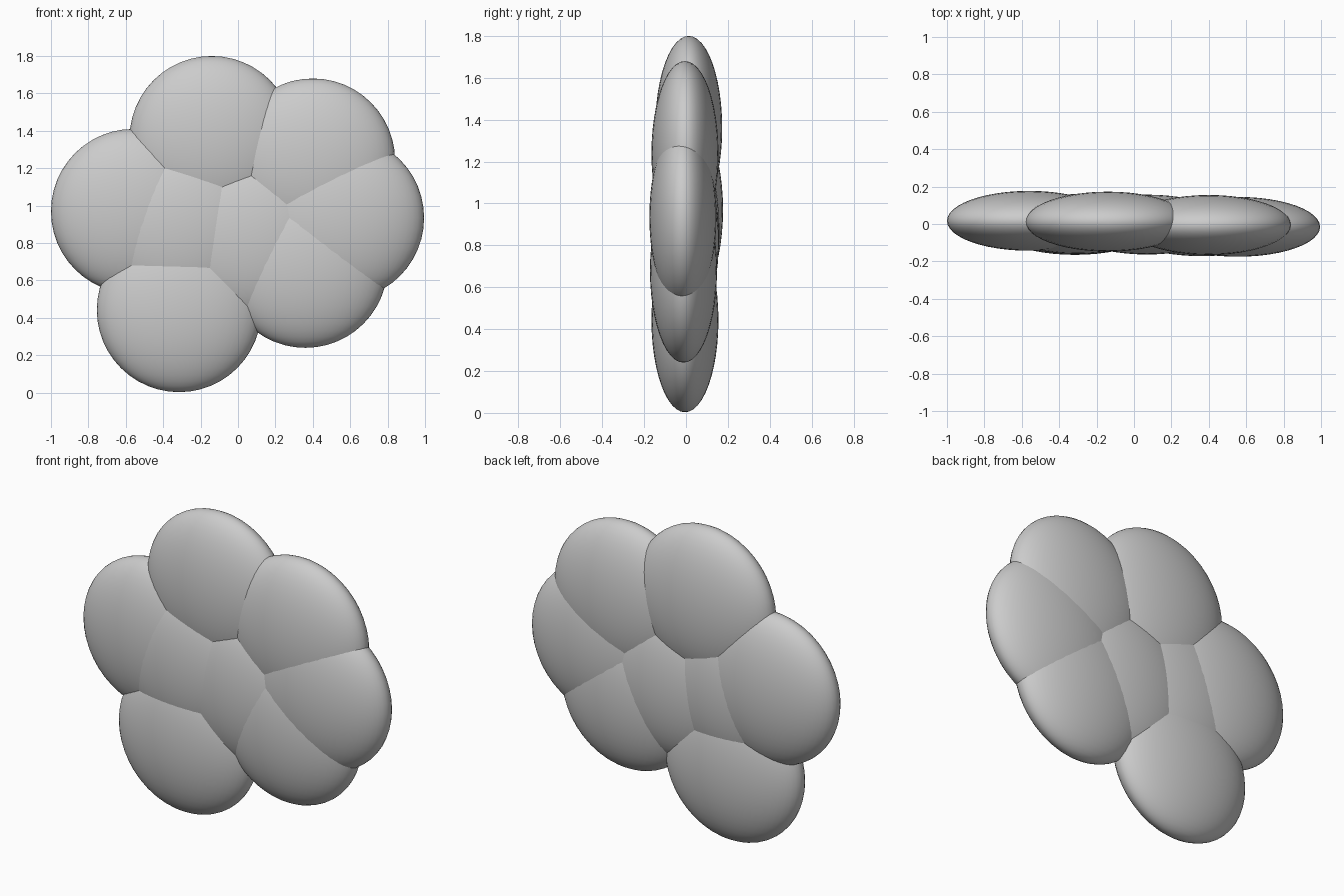
import bpy

if "Cube" in bpy.data.objects:
    bpy.data.objects.remove(bpy.data.objects["Cube"])

# Flattened puffs of one size: name, centre (x, y, z)
RADIUS, HALF_DEPTH = 0.44, 0.16
puffs = [
    ("puff_top", -0.14, 0.013, 1.36),
    ("puff_upper_right", 0.40, -0.005, 1.24),
    ("puff_right", 0.555, -0.015, 0.935),
    ("puff_lower_right", 0.36, -0.012, 0.68),
    ("puff_lower_left", -0.315, -0.005, 0.443),
    ("puff_left", -0.56, 0.017, 0.97),
    ("puff_middle_left", -0.30, 0.0, 0.88),
    ("puff_middle_right", 0.07, -0.003, 0.825),
]


def add_puff(name, x, y, z):
    bpy.ops.mesh.primitive_uv_sphere_add(
        segments=48, ring_count=24, radius=1, location=(x, y, z))
    obj = bpy.context.object
    obj.name = name
    obj.scale = (RADIUS, HALF_DEPTH, RADIUS)
    bpy.ops.object.transform_apply(location=False, rotation=False, scale=True)
    bpy.ops.object.shade_smooth()


# Cluster of overlapping puffs
for p in puffs:
    add_puff(*p)
